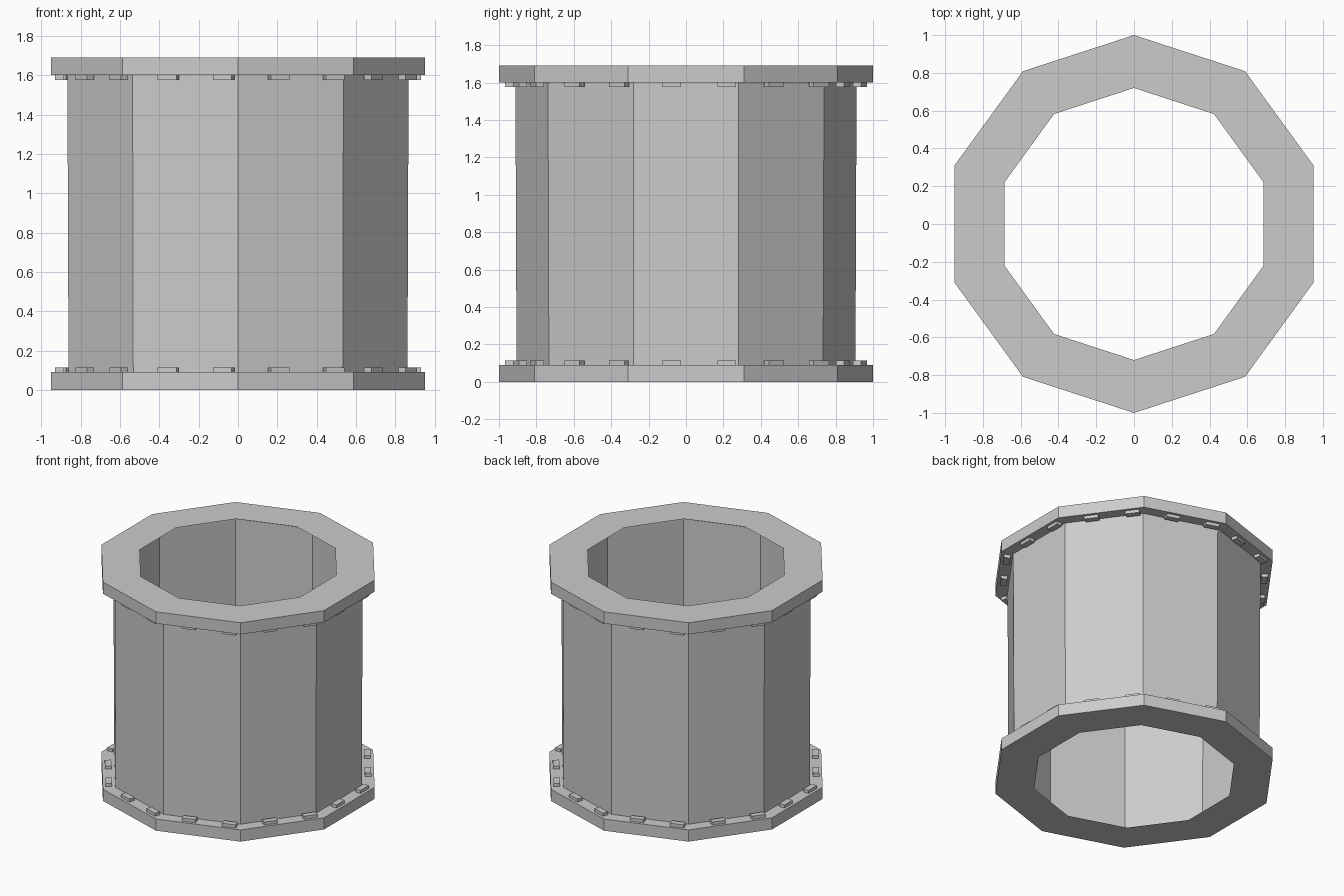
import bpy, bmesh
from math import cos, sin, pi
from mathutils import Matrix

if "Cube" in bpy.data.objects:
    bpy.data.objects.remove(bpy.data.objects["Cube"])

SIDES = 10
HEIGHT = 1.69
FLANGE = 0.09


def finish(bm, name):
    mesh = bpy.data.meshes.new(name)
    bm.to_mesh(mesh)
    bm.free()
    obj = bpy.data.objects.new(name, mesh)
    bpy.context.collection.objects.link(obj)
    return obj


# Pipe shell with hollow flanges: open (radius, z) profile swept around z
profile = [(0.72, HEIGHT), (1.0, HEIGHT), (1.0, HEIGHT - FLANGE), (0.912, HEIGHT - FLANGE),
           (0.906, FLANGE), (1.0, FLANGE), (1.0, 0.0), (0.72, 0.0)]
bm = bmesh.new()
rings = []
for i in range(SIDES):
    a = pi / 2 + 2 * pi * i / SIDES
    rings.append([bm.verts.new((r * cos(a), r * sin(a), z)) for r, z in profile])
for i in range(SIDES):
    p, q = rings[i], rings[(i + 1) % SIDES]
    for k in range(len(profile) - 1):
        bm.faces.new((p[k], p[k + 1], q[k + 1], q[k]))
finish(bm, "pipe_with_flanges")


# Bolt blocks: two per side, set on the inward face of each flange
def bolt_ring(name, z):
    bm = bmesh.new()
    for i in range(SIDES):
        turn = Matrix.Rotation(2 * pi * i / SIDES, 4, 'Z')
        for t in (-0.077, 0.218):
            place = turn @ Matrix.Translation((0.908, t, z)) @ Matrix.Diagonal((0.045, 0.1, 0.024, 1))
            bmesh.ops.create_cube(bm, size=1, matrix=place)
    return finish(bm, name)


bolt_ring("lower_bolts", FLANGE + 0.012)
bolt_ring("upper_bolts", HEIGHT - FLANGE - 0.012)
